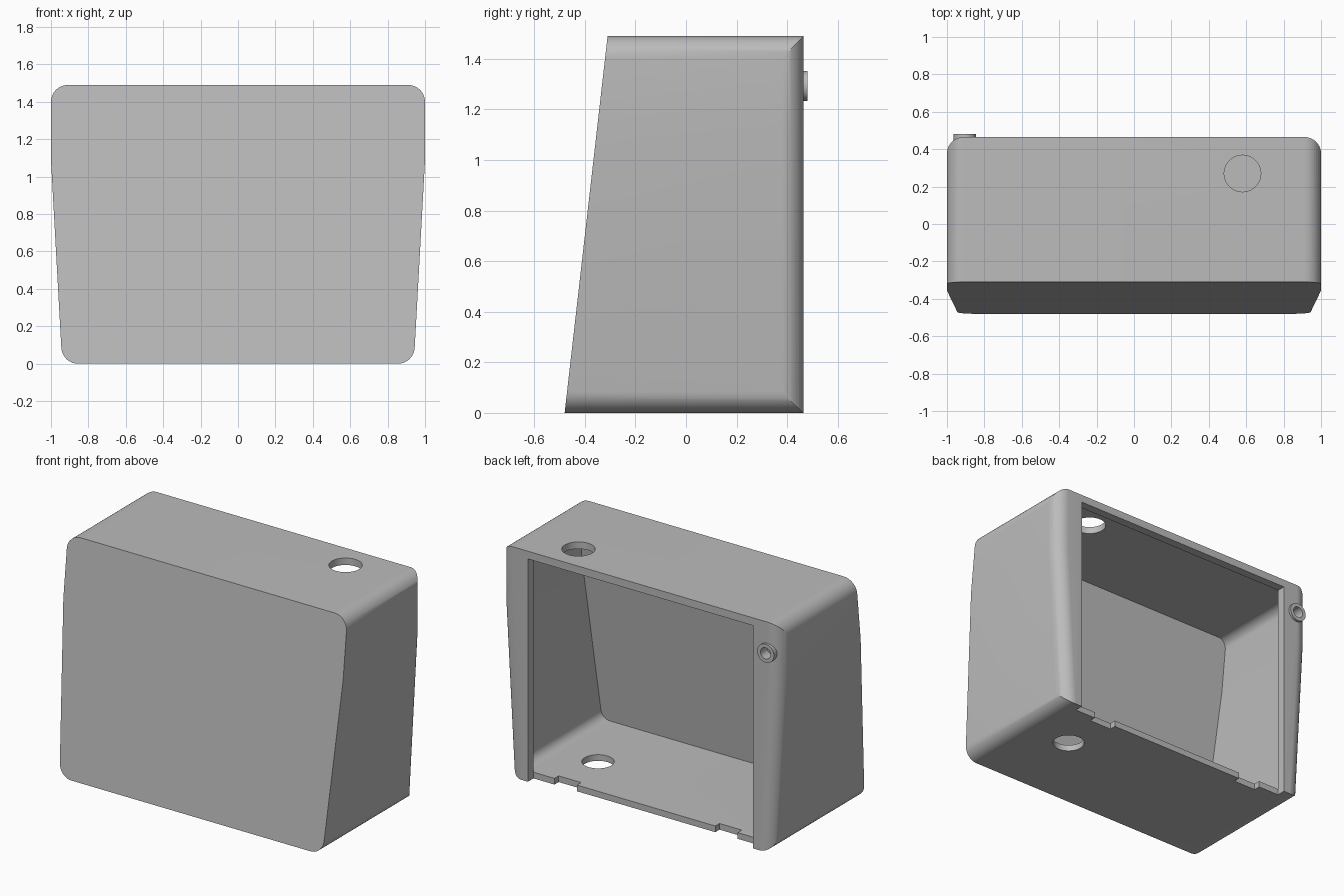
import bpy, bmesh, math
from mathutils import Vector

if "Cube" in bpy.data.objects:
    bpy.data.objects.remove(bpy.data.objects["Cube"])

BACK = 0.465      # plane of the back rim
BEND = 1.09       # height where the side walls start to taper
TOP = 1.49
R = 0.09

grey = bpy.data.materials.new("light_grey")
grey.diffuse_color = (0.5, 0.5, 0.5, 1)
grey.use_nodes = True
grey.node_tree.nodes["Principled BSDF"].inputs["Base Color"].default_value = grey.diffuse_color


def fillet(pts, radii, steps=10):
    """Round the corners of a closed 2D outline."""
    out, n = [], len(pts)
    for i in range(n):
        p, r = Vector(pts[i]), radii[i]
        if r == 0:
            out.append(p)
            continue
        a = (Vector(pts[i - 1]) - p).normalized()
        b = (Vector(pts[(i + 1) % n]) - p).normalized()
        half = a.angle(b) / 2
        c = p + (a + b).normalized() * (r / math.sin(half))
        t = r / math.tan(half)
        va, vb = p + a * t - c, p + b * t - c
        ang = va.angle(vb)
        for k in range(steps + 1):
            f = k / steps
            out.append(c + (va * math.sin((1 - f) * ang) + vb * math.sin(f * ang)) / math.sin(ang))
    return out


def loft(name, rings):
    """Closed solid through rings of equal point count."""
    bm = bmesh.new()
    vs = [[bm.verts.new(p) for p in ring] for ring in rings]
    n = len(vs[0])
    for a, b in zip(vs, vs[1:]):
        for i in range(n):
            bm.faces.new((a[i], a[(i + 1) % n], b[(i + 1) % n], b[i]))
    bm.faces.new(vs[0][::-1])
    bm.faces.new(vs[-1])
    bmesh.ops.recalc_face_normals(bm, faces=bm.faces)
    me = bpy.data.meshes.new(name)
    bm.to_mesh(me)
    bm.free()
    me.materials.append(grey)
    ob = bpy.data.objects.new(name, me)
    bpy.context.collection.objects.link(ob)
    return ob


def box(name, x0, x1, y0, y1, z0, z1):
    return loft(name, [[(x0, y0, z), (x1, y0, z), (x1, y1, z), (x0, y1, z)] for z in (z0, z1)])


def tube(name, centre, axis, r, a, b, n=48):
    """Cylinder along y or z between a and b."""
    rings = []
    for h in (a, b):
        ring = []
        for i in range(n):
            t = 2 * math.pi * i / n
            u, v = centre[0] + r * math.cos(t), centre[1] + r * math.sin(t)
            ring.append((u, v, h) if axis == 'z' else (u, h, v))
        rings.append(ring)
    return loft(name, rings)


def boolean(ob, cutter, op='DIFFERENCE'):
    mod = ob.modifiers.new(op.lower(), 'BOOLEAN')
    mod.operation, mod.solver, mod.object = op, 'EXACT', cutter
    bpy.context.view_layer.objects.active = ob
    bpy.ops.object.modifier_apply(modifier=mod.name)
    bpy.data.objects.remove(cutter, do_unlink=True)


def prism(name, half, radii, front, back):
    """Symmetric outline in xz with a sloping front face."""
    pts = half + [(-x, z) for x, z in reversed(half)]
    outline = fillet(pts, radii + radii[::-1])
    return loft(name, [[(p.x, front + 0.114 * p.y, p.y) for p in outline],
                       [(p.x, back, p.y) for p in outline]])


# outer body: tapered rounded outline, sloped front
housing = prism("housing", [(0.94, 0), (1.0, BEND), (1.0, TOP)], [R, 0, R], -0.48, BACK)


# round the two upright back edges
def back_section(z):
    w = 0.9405 + 0.06 * min(z, BEND) / BEND
    y0 = BACK - R
    half = [(w + 0.1, -1), (w + 0.1, y0)]
    half += [(w - R + R * math.cos(t), y0 + R * math.sin(t))
             for t in [k * math.pi / 20 for k in range(11)]]
    half[-1] = (half[-1][0], BACK + 0.0005)
    return [(x, y, z) for x, y in half + [(-x, y) for x, y in reversed(half)]]


boolean(housing, loft("rounding", [back_section(z) for z in (-0.2, BEND, 1.7)]), 'INTERSECT')

# hollow inside, leaving a rim at the back
boolean(housing, prism("cavity", [(0.902, 0.04), (0.96, BEND), (0.96, 1.445)],
                       [0.06, 0, 0.06], -0.435, 0.41))

# back opening, cut down through the floor edge
boolean(housing, box("opening", -0.805, 0.805, 0.408, 0.7, -0.1, 1.44))

# two notches in the floor edge
for s in (-1, 1):
    boolean(housing, box("notch", s * 0.575 - 0.08, s * 0.575 + 0.08, 0.365, 0.6, -0.1, 0.1))

# round holes in the top and the floor
boolean(housing, tube("top_hole", (0.58, 0.27), 'z', 0.098, 1.3, 1.6))
boolean(housing, tube("floor_hole", (0.58, 0.07), 'z', 0.095, -0.1, 0.2))

# small ring boss on the back rim
boolean(housing, tube("boss", (-0.905, 1.293), 'y', 0.06, 0.425, 0.48), 'UNION')
boolean(housing, tube("boss_bore", (-0.905, 1.293), 'y', 0.036, 0.38, 0.6))

bpy.ops.object.select_all(action='DESELECT')
housing.select_set(True)
bpy.context.view_layer.objects.active = housing
bpy.ops.object.shade_smooth_by_angle(angle=math.radians(30))
